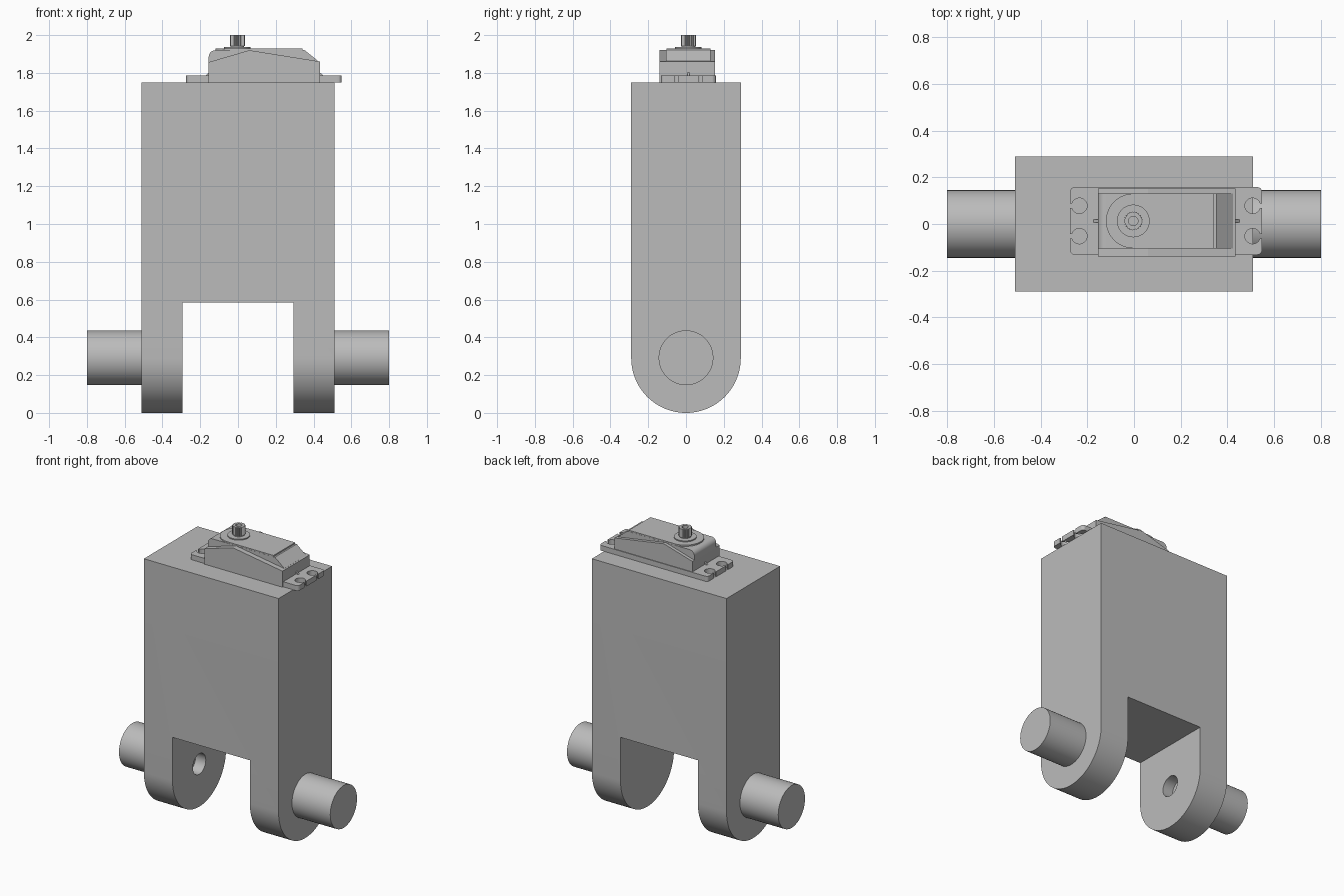
import bpy, bmesh, math
from mathutils import Vector

if "Cube" in bpy.data.objects:
    bpy.data.objects.remove(bpy.data.objects["Cube"], do_unlink=True)

grey = bpy.data.materials.new("plain grey")
grey.use_nodes = True
COLOUR = (0.5, 0.5, 0.5, 1)
grey.diffuse_color = COLOUR
grey.node_tree.nodes["Principled BSDF"].inputs["Base Color"].default_value = COLOUR

SY = 0.013          # centre line of the servo in y


def prism(name, points, axis, lo, hi):
    """Extrude a 2D outline along an axis; outline is the other two axes in order."""
    def place(a, b, c):
        return {"x": (c, a, b), "y": (a, c, b), "z": (a, b, c)}[axis]
    bm = bmesh.new()
    face = bm.faces.new([bm.verts.new(place(a, b, lo)) for a, b in points])
    moved = bmesh.ops.extrude_face_region(bm, geom=[face])["geom"]
    bmesh.ops.translate(bm, vec=Vector(place(0, 0, hi - lo)),
                        verts=[v for v in moved if isinstance(v, bmesh.types.BMVert)])
    bmesh.ops.recalc_face_normals(bm, faces=bm.faces)
    mesh = bpy.data.meshes.new(name)
    bm.to_mesh(mesh)
    bm.free()
    ob = bpy.data.objects.new(name, mesh)
    bpy.context.collection.objects.link(ob)
    mesh.materials.append(grey)
    return ob


def arc(ca, cb, r, start, end, steps):
    """Points on an arc, angles in degrees."""
    angles = [math.radians(start + (end - start) * i / steps) for i in range(steps + 1)]
    return [(ca + r * math.cos(t), cb + r * math.sin(t)) for t in angles]


def circle(ca, cb, r, steps):
    return arc(ca, cb, r, 0, 360, steps)[:-1]


def rect(a0, a1, b0, b1):
    return [(a0, b0), (a1, b0), (a1, b1), (a0, b1)]


def select_only(ob):
    bpy.ops.object.select_all(action="DESELECT")
    ob.select_set(True)
    bpy.context.view_layer.objects.active = ob


def smooth(ob):
    select_only(ob)
    bpy.ops.object.shade_smooth_by_angle(angle=math.radians(30))


def cut(ob, cutter):
    select_only(ob)
    mod = ob.modifiers.new("cut", "BOOLEAN")
    mod.operation, mod.solver, mod.object = "DIFFERENCE", "EXACT", cutter
    bpy.ops.object.modifier_apply(modifier=mod.name)
    bpy.data.objects.remove(cutter, do_unlink=True)


# Main block with rounded feet, leg gap and a blind hole in one leg
block = prism("main_block", [(0.29, 1.75), (-0.29, 1.75)] + arc(0, 0.29, 0.29, 180, 360, 48),
              "x", -0.51, 0.51)
cut(block, prism("gap_cutter", rect(-0.5, 0.5, -0.2, 0.585), "x", -0.293, 0.293))
cut(block, prism("hole_cutter", circle(0, 0.292, 0.07, 32), "x", -0.37, -0.2))
smooth(block)

# Side pins
for side, lo, hi in (("right", -0.8, -0.5), ("left", 0.5, 0.8)):
    smooth(prism(side + "_pin", circle(0, 0.292, 0.145, 48), "x", lo, hi))


# Mounting flange: rounded plate with four keyhole notches open at its ends
def flange_end(x_edge, x_hole):
    """End outline for increasing y, with the plate lying towards -x."""
    r, slot = 0.033, 18
    pts = arc(x_edge - 0.02, -0.125, 0.02, -90, 0, 5)
    for y in (-0.065, 0.065):
        hole = arc(x_hole, y, r, -slot, slot - 360, 24)
        pts += [(x_edge, hole[0][1])] + hole + [(x_edge, hole[-1][1])]
    return pts + arc(x_edge - 0.02, 0.125, 0.02, 0, 90, 5)


half = flange_end(0.411, 0.371)
outline = half + [(-x, -y) for x, y in half]
prism("servo_flange", [(x + 0.137, y + SY) for x, y in outline], "z", 1.749, 1.785)

# Servo case: full-width lower shell with a peaked top
prism("servo_case", [(-0.155, 1.75), (0.435, 1.75), (0.435, 1.86), (0.06, 1.92), (-0.155, 1.857)],
      "y", -0.14, 0.153)

# Narrower upper housing, rounded at the shaft end and sloped at the other
smooth(prism("servo_upper_housing",
             [(-0.155, 1.78), (0.425, 1.78), (0.425, 1.862), (0.353, 1.92)]
             + arc(-0.12, 1.885, 0.035, 90, 180, 8), "y", SY - 0.118, SY + 0.118))

# Raised deck with a half-round end
deck = prism("servo_deck", arc(-0.003, SY, 0.117, 90, 270, 32) +
             [(0.342, SY - 0.117), (0.342, SY + 0.117)], "z", 1.91, 1.929)
smooth(deck)

# Small ribs between case and flange
for name, x0, x1 in (("right_rib", -0.154, -0.178), ("left_rib", 0.434, 0.458)):
    prism(name, [(x0, 1.78), (x1, 1.78), (x0, 1.802)], "y", SY - 0.006, SY + 0.006)

# Output shaft: washer, collar, splined ring and recessed core
smooth(prism("shaft_washer", circle(-0.003, SY, 0.07, 40), "z", 1.925, 1.936))
smooth(prism("shaft_collar", circle(-0.003, SY, 0.036, 32), "z", 1.93, 1.95))
TEETH = 24
spline = []
for i in range(TEETH * 2):
    r = 0.041 if i % 2 else 0.036
    t = math.pi * i / TEETH
    spline.append((-0.003 + r * math.cos(t), SY + r * math.sin(t)))
shaft = prism("splined_shaft", spline, "z", 1.942, 2.0)
cut(shaft, prism("bore_cutter", circle(-0.003, SY, 0.02, 24), "z", 1.96, 2.1))
smooth(shaft)
